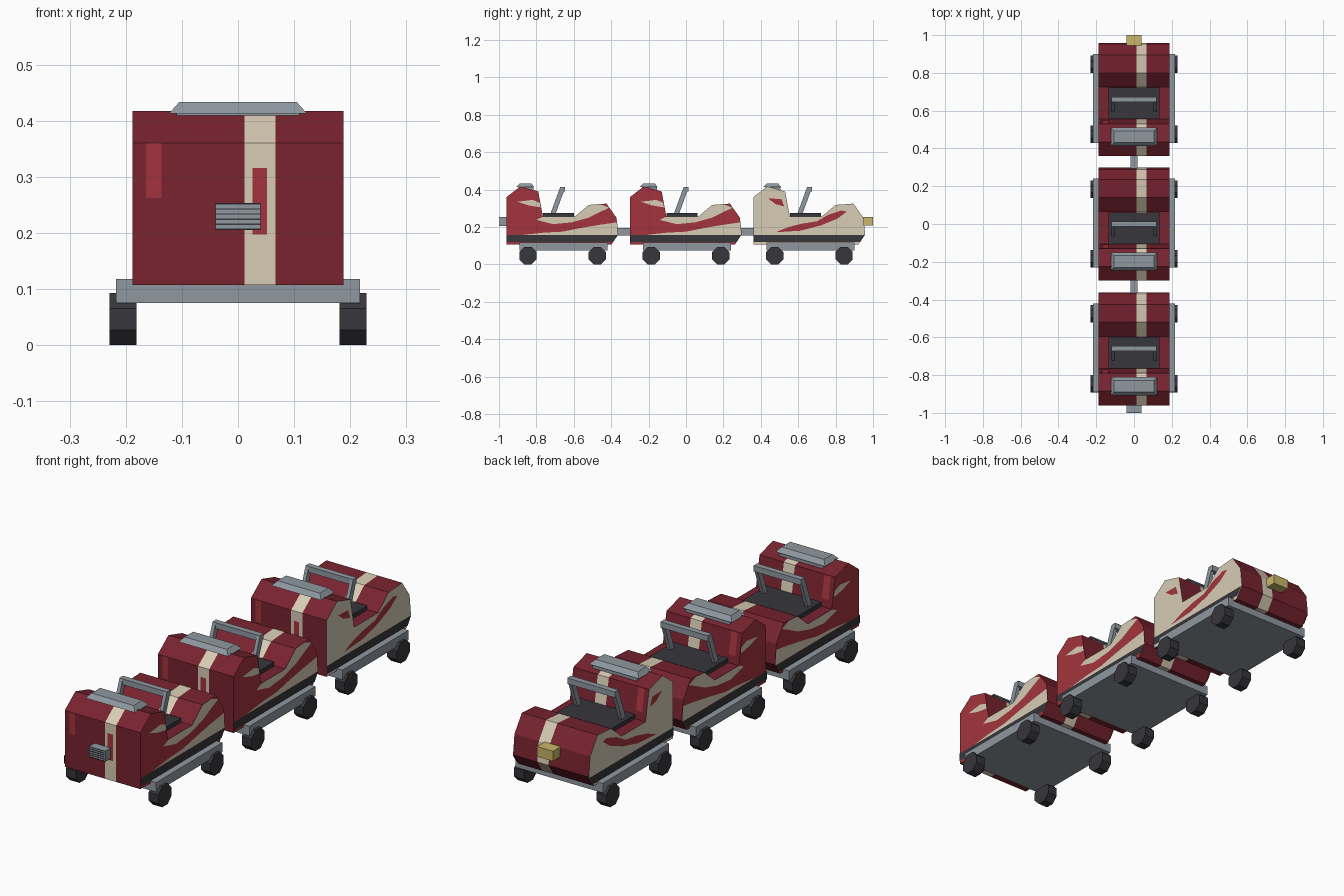
import bpy, bmesh, math
from mathutils import Vector, Matrix

if "Cube" in bpy.data.objects:
    bpy.data.objects.remove(bpy.data.objects["Cube"])


def material(name, r, g, b):
    lin = lambda c: c / 255 / 12.92 if c < 11 else ((c / 255 + 0.055) / 1.055) ** 2.4
    m = bpy.data.materials.new(name)
    m.diffuse_color = (lin(r), lin(g), lin(b), 1)
    m.use_nodes = True
    m.node_tree.nodes["Principled BSDF"].inputs["Base Color"].default_value = m.diffuse_color
    return m


MAROON = material("maroon", 120, 35, 47)
RED = material("bright red", 164, 52, 61)
CREAM = material("cream", 215, 204, 181)
GREY = material("steel grey", 143, 152, 160)
DARK = material("charcoal", 54, 54, 60)
GOLD = material("lamp yellow", 202, 182, 106)


def finish(name, bm, *mats):
    me = bpy.data.meshes.new(name)
    bm.to_mesh(me)
    bm.free()
    for m in mats:
        me.materials.append(m)
    ob = bpy.data.objects.new(name, me)
    bpy.context.collection.objects.link(ob)
    return ob


def box(name, x, y, z, mat, inset=0.0):
    """Box between (min, max) pairs; inset narrows the top."""
    bm = bmesh.new()
    bmesh.ops.create_cube(bm, size=1)
    for v in bm.verts:
        k = inset if v.co.z > 0 else 0
        sx, sy = (1 if v.co.x > 0 else -1), (1 if v.co.y > 0 else -1)
        v.co = ((x[v.co.x > 0] - sx * k), (y[v.co.y > 0] - sy * k), z[v.co.z > 0])
    return finish(name, bm, mat)


def plate(name, pts, mat, normal):
    """Flat painted patch facing the given normal."""
    bm = bmesh.new()
    f = bm.faces.new([bm.verts.new(p) for p in pts])
    f.normal_update()
    if f.normal.dot(Vector(normal)) < 0:
        f.normal_flip()
    return finish(name, bm, mat)


def side_plates(name, pts, cy, mat, off):
    for s in (-1, 1):
        plate(name, [(s * (0.188 + off), cy + y, z) for y, z in pts], mat, (s, 0, 0))


def beam(name, a, b, width, depth, mat):
    """Square bar from point a to point b."""
    a, b = Vector(a), Vector(b)
    bm = bmesh.new()
    rot = (b - a).to_track_quat('Z', 'Y').to_matrix().to_4x4()
    bmesh.ops.create_cube(bm, size=1, matrix=Matrix.Translation((a + b) / 2) @ rot
                          @ Matrix.Diagonal((width, depth, (b - a).length, 1)))
    return finish(name, bm, mat)


PROFILE = [(-0.30, 0.107), (0.262, 0.107), (0.298, 0.16), (0.288, 0.25), (0.235, 0.325),
           (0.14, 0.318), (0.065, 0.255), (-0.105, 0.255), (-0.13, 0.39), (-0.225, 0.417),
           (-0.30, 0.36)]
SECTIONS = [-0.188, 0.012, 0.067, 0.188]


def body(cy, side):
    """Extruded car shell with an off-centre cream stripe."""
    bm = bmesh.new()
    rings = [[bm.verts.new((x, cy + y, z)) for y, z in PROFILE] for x in SECTIONS]
    n = len(PROFILE)
    for k in range(3):
        for i in range(n):
            j = (i + 1) % n
            f = bm.faces.new((rings[k][i], rings[k][j], rings[k + 1][j], rings[k + 1][i]))
            f.material_index = 1 if k == 1 else 0
    for ring in (rings[0], rings[-1]):
        bm.faces.new(ring).material_index = 2
    bmesh.ops.recalc_face_normals(bm, faces=bm.faces)
    finish("car_body", bm, MAROON, CREAM, side)


def wheel(x, y):
    bm = bmesh.new()
    m = (Matrix.Translation((x, y, 0.0465)) @ Matrix.Rotation(math.pi / 2, 4, 'Y')
         @ Matrix.Rotation(math.pi / 8, 4, 'Z'))
    bmesh.ops.create_cone(bm, cap_ends=True, segments=8, radius1=0.0503, radius2=0.0503,
                          depth=0.048, matrix=m)
    finish("wheel", bm, DARK)


for cy in (-0.66, 0.0, 0.66):
    lead = cy > 0.5
    body(cy, CREAM if lead else RED)

    # side paint: dark sill band and flowing colour patches
    side_plates("sill_band", [(-0.30, 0.12), (0.271, 0.12), (0.296, 0.157), (-0.30, 0.157)],
                cy, DARK, 0.003)
    if lead:
        side_plates("side_flame", [(-0.18, 0.172), (-0.11, 0.2), (-0.04, 0.218), (0.04, 0.23),
                                   (0.1, 0.265), (0.17, 0.288), (0.2, 0.282), (0.15, 0.245),
                                   (0.06, 0.208), (-0.05, 0.18)], cy, RED, 0.0015)
        side_plates("side_flash", [(-0.22, 0.352), (-0.15, 0.35), (-0.135, 0.31),
                                   (-0.18, 0.322)], cy, RED, 0.0015)
    else:
        side_plates("side_flame_upper", [(-0.14, 0.238), (-0.105, 0.255), (0.065, 0.255),
                                         (0.14, 0.318), (0.2, 0.322), (0.25, 0.303),
                                         (0.2, 0.28), (0.14, 0.25), (0.05, 0.225),
                                         (-0.05, 0.215)], cy, CREAM, 0.0015)
        side_plates("side_flame_lower", [(-0.22, 0.157), (0.296, 0.157), (0.292, 0.225),
                                         (0.2, 0.212), (0.1, 0.195), (0, 0.175),
                                         (-0.1, 0.17)], cy, CREAM, 0.0015)
        side_plates("side_flash", [(-0.24, 0.335), (-0.16, 0.345), (-0.122, 0.33),
                                   (-0.118, 0.305), (-0.18, 0.315)], cy, CREAM, 0.0015)

    # bright patches on the rear and on the seat back
    for x0, x1, z0, z1 in ((-0.164, -0.136, 0.262, 0.36), (0.026, 0.052, 0.197, 0.316)):
        yb = cy - 0.3015
        plate("rear_patch", [(x0, yb, z0), (x1, yb, z0), (x1, yb, z1), (x0, yb, z1)],
              RED, (0, -1, 0))
    back = lambda z: cy - 0.105 - (z - 0.255) * 0.025 / 0.135 + 0.002
    plate("seat_back_patch", [(-0.168, back(0.29), 0.29), (-0.136, back(0.29), 0.29),
                              (-0.136, back(0.388), 0.388), (-0.168, back(0.388), 0.388)],
          RED, (0, 1, 0))

    # chassis, wheels, seat and headrest cap
    box("chassis", (-0.217, 0.217), (cy - 0.23, cy + 0.24), (0.075, 0.118), GREY)
    for s in (-1, 1):
        for dy in (-0.185, 0.185):
            wheel(s * 0.205, cy + dy)
    box("seat", (-0.136, 0.136), (cy - 0.105, cy + 0.062), (0.245, 0.274), DARK)
    box("headrest_cap", (-0.123, 0.123), (cy - 0.247, cy - 0.15), (0.413, 0.433), GREY, 0.018)
    box("cap_base", (-0.11, 0.11), (cy - 0.235, cy - 0.155), (0.39, 0.414), GREY)

    # lap bar
    for s in (-1, 1):
        beam("lap_bar_arm", (s * 0.11, cy - 0.052, 0.268), (s * 0.11, cy + 0.0, 0.41),
             0.016, 0.026, GREY)
    beam("lap_bar_handle", (-0.118, cy, 0.402), (0.118, cy, 0.402), 0.026, 0.026, GREY)

# couplers between the cars
for y in (-0.33, 0.33):
    box("coupler", (-0.018, 0.018), (y - 0.045, y + 0.045), (0.155, 0.195), GREY)

# rear vent block with slats, and the head lamp
box("rear_vent", (-0.04, 0.04), (-0.998, -0.95), (0.205, 0.253), GREY)
for i in range(6):
    z = 0.2065 + i * 0.009
    box("vent_slat", (-0.04, 0.04), (-1.0, -0.997), (z - 0.001, z + 0.0015), DARK)
box("head_lamp", (-0.04, 0.04), (0.93, 1.0), (0.208, 0.253), GOLD)
